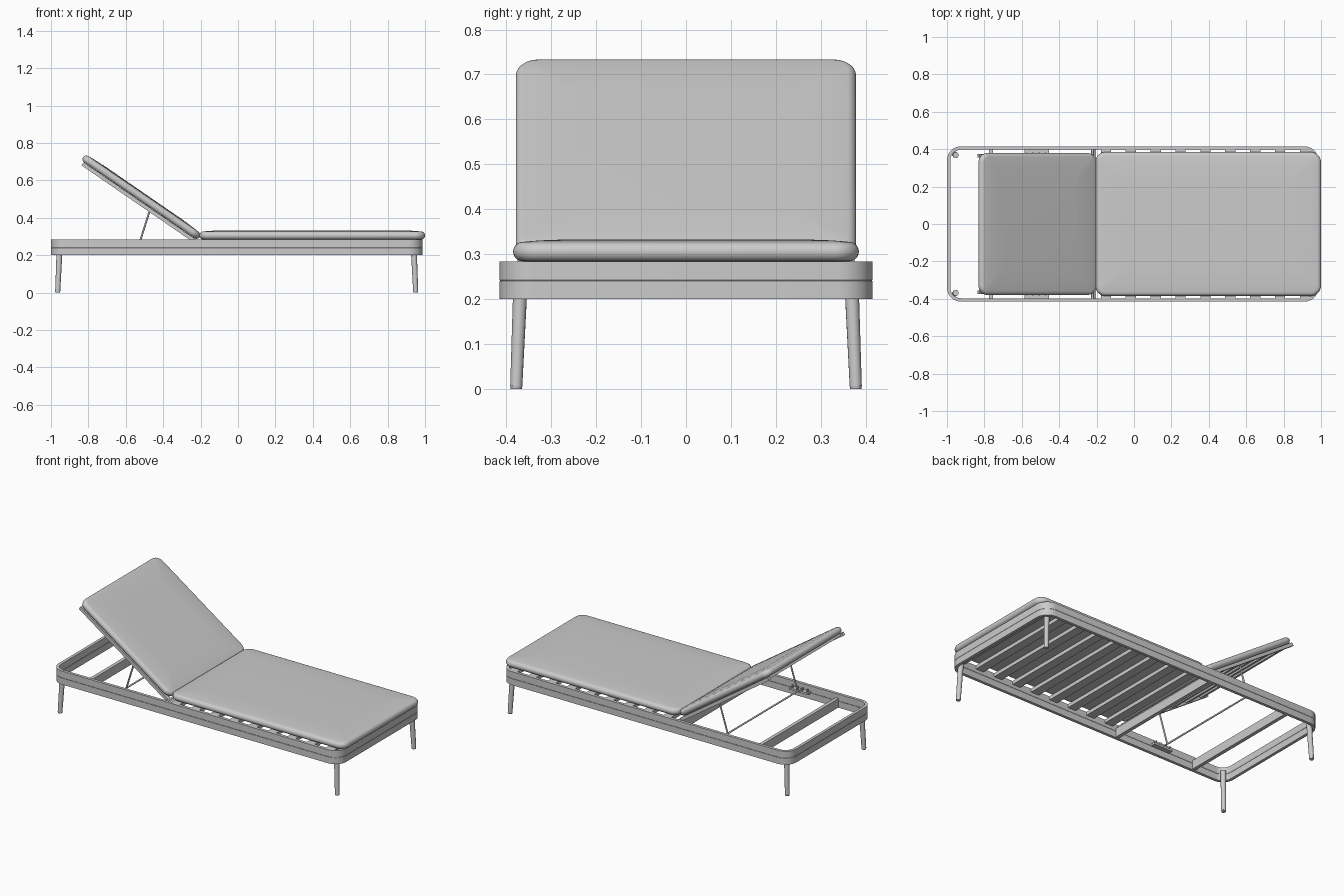
import bpy, bmesh, math
from mathutils import Vector, Matrix

old = bpy.data.objects.get("Cube")
if old:
    bpy.data.objects.remove(old, do_unlink=True)

grey = bpy.data.materials.new("light grey")
grey.use_nodes = True
grey.diffuse_color = (0.6, 0.6, 0.6, 1)
grey.node_tree.nodes["Principled BSDF"].inputs["Base Color"].default_value = (0.6, 0.6, 0.6, 1)


def finish(name, bm, matrix=None, smooth=True):
    bmesh.ops.recalc_face_normals(bm, faces=bm.faces)
    if matrix:
        bm.transform(matrix)
    mesh = bpy.data.meshes.new(name)
    bm.to_mesh(mesh)
    bm.free()
    mesh.materials.append(grey)
    obj = bpy.data.objects.new(name, mesh)
    bpy.context.collection.objects.link(obj)
    if smooth:
        bpy.ops.object.select_all(action='DESELECT')
        obj.select_set(True)
        bpy.context.view_layer.objects.active = obj
        bpy.ops.object.shade_smooth_by_angle(angle=math.radians(35))
    return obj


def rounded_loft(name, x0, x1, half_y, radius, levels, ring=False, matrix=None):
    """Stack rounded rectangles given as (inset, height); ring closes the loop, else capped."""
    bm = bmesh.new()
    loops = []
    for inset, z in levels:
        r = max(radius - inset, 0.015)
        cx, hx = (x0 + x1) / 2, (x1 - x0) / 2 - inset - r
        hy = half_y - inset - r
        loop = []
        for corner, (sx, sy) in enumerate(((1, 1), (-1, 1), (-1, -1), (1, -1))):
            for i in range(9):
                a = math.pi / 2 * (corner + i / 8)
                loop.append(bm.verts.new((cx + sx * hx + r * math.cos(a),
                                          sy * hy + r * math.sin(a), z)))
        loops.append(loop)
    pairs = list(zip(loops, loops[1:]))
    if ring:
        pairs.append((loops[-1], loops[0]))
    else:
        bm.faces.new(loops[0])
        bm.faces.new(loops[-1])
    n = len(loops[0])
    for a, b in pairs:
        for i in range(n):
            j = (i + 1) % n
            bm.faces.new((a[i], a[j], b[j], b[i]))
    return finish(name, bm, matrix)


def box(name, center, size, matrix=None):
    bm = bmesh.new()
    bmesh.ops.create_cube(bm, size=1, matrix=Matrix.Translation(center) @ Matrix.Diagonal((*size, 1)))
    return finish(name, bm, matrix, smooth=False)


def rod(name, a, b, r0, r1=None, sides=16):
    a, b = Vector(a), Vector(b)
    axis = b - a
    m = Matrix.Translation((a + b) / 2) @ axis.to_track_quat('Z', 'Y').to_matrix().to_4x4()
    bm = bmesh.new()
    bmesh.ops.create_cone(bm, cap_ends=True, segments=sides, radius1=r0,
                          radius2=r1 or r0, depth=axis.length, matrix=m)
    return finish(name, bm)


def cushion_levels(height):
    """Round pillow edge followed by a slight crown."""
    r = height * 0.44
    edge = [(r - r * math.cos(a), r + r * math.sin(a))
            for a in (math.pi * (i / 10 - 0.5) for i in range(11))]
    return edge + [(0.06, height * 0.95), (0.13, height)]


# Perimeter frame with a fine groove around both faces
wall, low, high, seam, g = 0.018, 0.2, 0.284, 0.241, 0.001
rounded_loft("perimeter_frame", -1, 0.986, 0.415, 0.075, [
    (0, low), (0, seam - g), (g, seam), (0, seam + g), (0, high),
    (wall, high), (wall, seam + g), (wall - g, seam), (wall, seam - g), (wall, low)], ring=True)

# Splayed legs with foot caps
for end, sx in (("back", -1), ("front", 1)):
    for side, sy in (("right", -1), ("left", 1)):
        mid = -0.007
        foot = Vector((mid + sx * 0.957, sy * 0.378, 0.006))
        top = Vector((mid + sx * 0.946, sy * 0.368, 0.25))
        rod(f"{end}_{side}_leg", foot, top, 0.0135, 0.016)
        rod(f"{end}_{side}_foot", (foot.x, foot.y, 0), foot, 0.0125, 0.0135)

# Cross beams
for name, x in (("middle_beam", -0.213), ("rear_beam", -0.765)):
    box(name, (x, 0, 0.23), (0.022, 0.796, 0.055))

# Seat slats and cushion
for i in range(9):
    box(f"seat_slat_{i + 1}", (-0.15 + i * 0.133, 0, 0.273), (0.055, 0.796, 0.022))
rounded_loft("seat_cushion", -0.207, 1.0, 0.385, 0.055, cushion_levels(0.049),
             matrix=Matrix.Translation((0, 0, 0.284)))

# Reclined backrest, built flat then tilted about its hinge
tilt = Matrix.Translation((-0.217, 0, 0.28)) @ Matrix.Rotation(math.radians(34.5), 4, 'Y')
rounded_loft("back_cushion", -0.755, 0, 0.379, 0.05, cushion_levels(0.046), matrix=tilt)
for side, sy in (("right", -1), ("left", 1)):
    box(f"back_{side}_rail", (-0.37, sy * 0.365, -0.011), (0.735, 0.02, 0.02), tilt)
for i in range(6):
    box(f"back_slat_{i + 1}", (-0.045 - i * 0.13, 0, -0.008), (0.055, 0.71, 0.014), tilt)
rod("hinge_rod", (-0.222, -0.397, 0.272), (-0.222, 0.397, 0.272), 0.007)

# Prop struts, their cross rod and toothed racks
for side, sy in (("right", -1), ("left", 1)):
    y = sy * 0.345
    rod(f"{side}_prop", (-0.47, y, 0.445), (-0.53, y, 0.255), 0.005, sides=12)
    rod(f"{side}_prop_pivot", (-0.47, y - 0.02, 0.44), (-0.47, y + 0.02, 0.44), 0.006, sides=12)
    box(f"{side}_rack", (-0.52, sy * 0.382, 0.245), (0.13, 0.03, 0.012))
    for i in range(4):
        box(f"{side}_rack_tooth_{i + 1}", (-0.575 + i * 0.034, sy * 0.376, 0.258),
            (0.007, 0.012, 0.022))
rod("prop_cross_rod", (-0.53, -0.375, 0.257), (-0.53, 0.375, 0.257), 0.005, sides=12)
